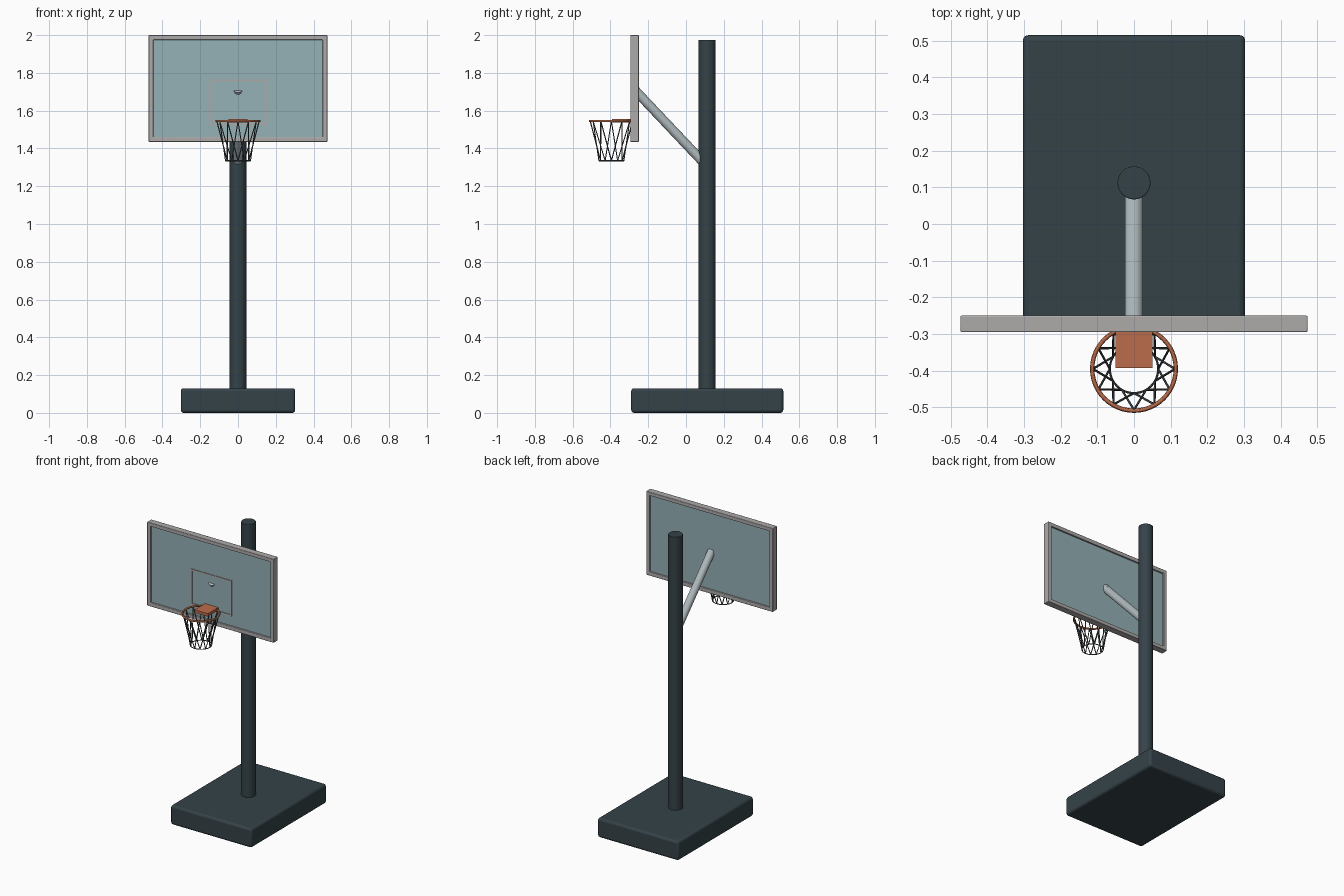
import bpy, math
from mathutils import Vector

if "Cube" in bpy.data.objects:
    bpy.data.objects.remove(bpy.data.objects["Cube"])


def material(name, rgb):
    m = bpy.data.materials.new(name)
    m.diffuse_color = (*rgb, 1)
    m.use_nodes = True
    m.node_tree.nodes["Principled BSDF"].inputs["Base Color"].default_value = m.diffuse_color
    return m


DARK = material("dark_paint", (0.035, 0.055, 0.065))
GLASS = material("pale_glass", (0.30, 0.44, 0.47))
METAL = material("light_metal", (0.42, 0.48, 0.50))
TRIM = material("trim_grey", (0.42, 0.40, 0.40))
ORANGE = material("rim_orange", (0.50, 0.15, 0.07))
NET = material("net_cord", (0.07, 0.08, 0.09))


def finish(ob, name, mat, bevel=0, segments=3, smooth=True):
    ob.name = name
    ob.data.materials.append(mat)
    if bevel:
        b = ob.modifiers.new("bevel", "BEVEL")
        b.width, b.segments = bevel, segments
    if smooth:
        bpy.ops.object.shade_smooth_by_angle()
    return ob


def box(name, lo, hi, mat, bevel=0, segments=3):
    lo, hi = Vector(lo), Vector(hi)
    bpy.ops.mesh.primitive_cube_add(size=1, location=(lo + hi) / 2)
    ob = bpy.context.object
    ob.scale = hi - lo
    bpy.ops.object.transform_apply(location=False, rotation=False, scale=True)
    return finish(ob, name, mat, bevel, segments)


def rod(name, a, b, r, mat, bevel=0, sides=32):
    a, b = Vector(a), Vector(b)
    d = b - a
    bpy.ops.mesh.primitive_cylinder_add(vertices=sides, radius=r, depth=d.length,
                                        location=(a + b) / 2, rotation=d.to_track_quat('Z', 'Y').to_euler())
    return finish(bpy.context.object, name, mat, bevel)


def ring(name, center, major, minor, mat, sides=10):
    bpy.ops.mesh.primitive_torus_add(location=center, major_radius=major, minor_radius=minor,
                                     major_segments=48, minor_segments=sides)
    return finish(bpy.context.object, name, mat)


def frame(name, hx, z0, z1, w, y0, y1, mat, bevel=0):
    # rectangular border: picture-frame loop extruded along y
    verts, faces = [], []
    for y in (y0, y1):
        for i in (0, w):
            verts += [(-hx + i, y, z0 + i), (hx - i, y, z0 + i), (hx - i, y, z1 - i), (-hx + i, y, z1 - i)]
    for k in range(4):
        n = (k + 1) % 4
        faces += [(k, n, 4 + n, 4 + k), (8 + n, 8 + k, 12 + k, 12 + n),
                  (n, k, 8 + k, 8 + n), (4 + k, 4 + n, 12 + n, 12 + k)]
    me = bpy.data.meshes.new(name)
    me.from_pydata(verts, [], faces)
    ob = bpy.data.objects.new(name, me)
    bpy.context.collection.objects.link(ob)
    bpy.ops.object.select_all(action='DESELECT')
    ob.select_set(True)
    bpy.context.view_layer.objects.active = ob
    return finish(ob, name, mat, bevel, 2)


# base, pole and slanted support arm
box("base", (-0.303, -0.29, 0), (0.303, 0.515, 0.13), DARK, 0.015)
rod("pole", (0, 0.112, 0.06), (0, 0.112, 1.975), 0.045, DARK, 0.003)
rod("support_arm", (0, 0.112, 1.305), (0, -0.262, 1.70), 0.025, METAL)

# backboard: glass panel, outer frame and target square
box("backboard_panel", (-0.455, -0.282, 1.455), (0.455, -0.262, 1.98), GLASS)
frame("backboard_frame", 0.473, 1.435, 2.0, 0.025, -0.295, -0.25, TRIM, 0.003)
frame("target_square", 0.153, 1.525, 1.765, 0.01, -0.286, -0.28, TRIM)

# rim and bracket
HX, HY, HZ = 0, -0.395, 1.545
ring("rim", (HX, HY, HZ), 0.114, 0.006, ORANGE, 12)
box("rim_bracket", (-0.05, -0.393, 1.537), (0.05, -0.28, 1.557), ORANGE)

# net: crossing strands from the rim down to a smaller ring
N, R1, R0, ZB = 12, 0.112, 0.066, 1.335
cu = bpy.data.curves.new("net_strands", 'CURVE')
cu.dimensions = '3D'
cu.bevel_depth, cu.bevel_resolution = 0.003, 1
step = 2 * math.pi / N
for i in range(N):
    for s in (-1, 1):
        a, b = i * step, (i + s) * step
        sp = cu.splines.new('POLY')
        sp.points.add(1)
        sp.points[0].co = (R1 * math.sin(a), -R1 * math.cos(a), HZ, 1)
        sp.points[1].co = (R0 * math.sin(b), -R0 * math.cos(b), ZB, 1)
net = bpy.data.objects.new("net_strands", cu)
net.location = (HX, HY, 0)
bpy.context.collection.objects.link(net)
cu.materials.append(NET)
ring("net_bottom_ring", (HX, HY, ZB), R0, 0.003, NET, 8)

# arm bolt showing on the front of the glass
rod("arm_tip", (0, -0.25, 1.688), (0, -0.275, 1.714), 0.025, METAL)
